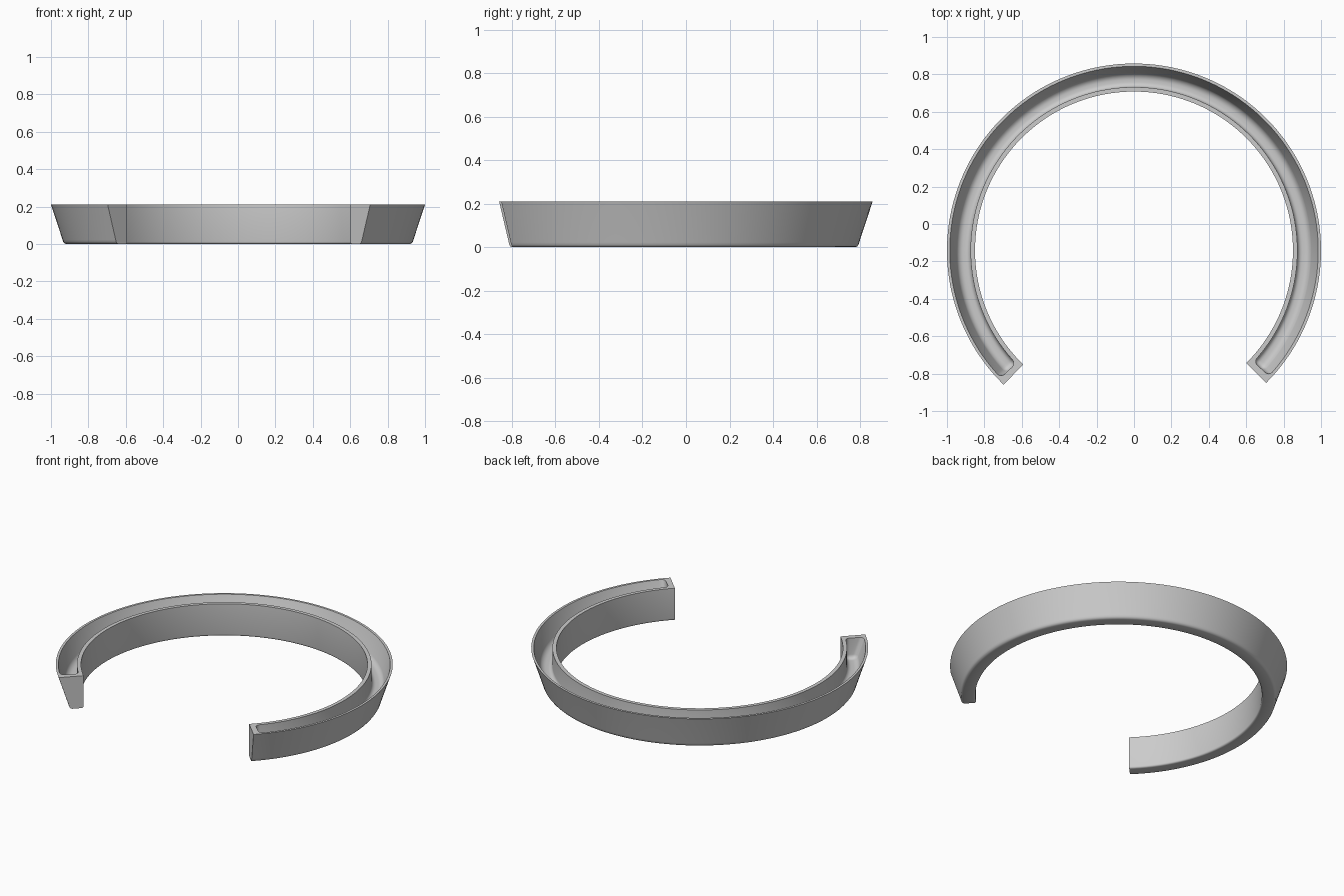
import bpy, bmesh
from math import radians, sin, cos

if "Cube" in bpy.data.objects:
    bpy.data.objects.remove(bpy.data.objects["Cube"])

CENTRE_Y = -0.142
A0, A1 = radians(-45), radians(225.8)


def swept_arc(name, profile, a0, a1, steps=120):
    """Sweep a closed (radius, height) profile round the ring, with flat caps."""
    bm = bmesh.new()
    rings = []
    for i in range(steps + 1):
        a = a0 + (a1 - a0) * i / steps
        rings.append([bm.verts.new((r * cos(a), CENTRE_Y + r * sin(a), z)) for r, z in profile])
    n = len(profile)
    for p, q in zip(rings, rings[1:]):
        for k in range(n):
            bm.faces.new((p[k], p[(k + 1) % n], q[(k + 1) % n], q[k]))
    bm.faces.new(rings[0])
    bm.faces.new(rings[-1][::-1])
    bmesh.ops.recalc_face_normals(bm, faces=bm.faces)
    mesh = bpy.data.meshes.new(name)
    bm.to_mesh(mesh)
    bm.free()
    obj = bpy.data.objects.new(name, mesh)
    bpy.context.collection.objects.link(obj)
    return obj


def apply(obj, mod):
    bpy.ops.object.select_all(action='DESELECT')
    bpy.context.view_layer.objects.active = obj
    obj.select_set(True)
    bpy.ops.object.modifier_apply(modifier=mod.name)


# Open ring: vertical inner wall, flared outer wall, softened bottom edges
ring = swept_arc("open_ring", [
    (1.0, 0.211), (0.938, 0.022), (0.935, 0.012), (0.929, 0.004), (0.92, 0.0),
    (0.862, 0.0), (0.855, 0.002), (0.8515, 0.006), (0.85, 0.012), (0.85, 0.211)], A0, A1)

# Rounded channel cut into the top, closed at both ends
end_wall = 0.037
channel = swept_arc("channel_cutter", [
    (1.005, 0.27), (0.94, 0.078), (0.874, 0.078), (0.874, 0.27)], A0 + end_wall, A1 - end_wall)
bevel = channel.modifiers.new("round", 'BEVEL')
bevel.width = 0.026
bevel.segments = 5
bevel.limit_method = 'ANGLE'
bevel.angle_limit = radians(30)
apply(channel, bevel)
channel.hide_render = True

cut = ring.modifiers.new("channel", 'BOOLEAN')
cut.operation = 'DIFFERENCE'
cut.solver = 'EXACT'
cut.object = channel
apply(ring, cut)
bpy.data.objects.remove(channel)
bpy.ops.object.shade_smooth_by_angle(angle=radians(35))
